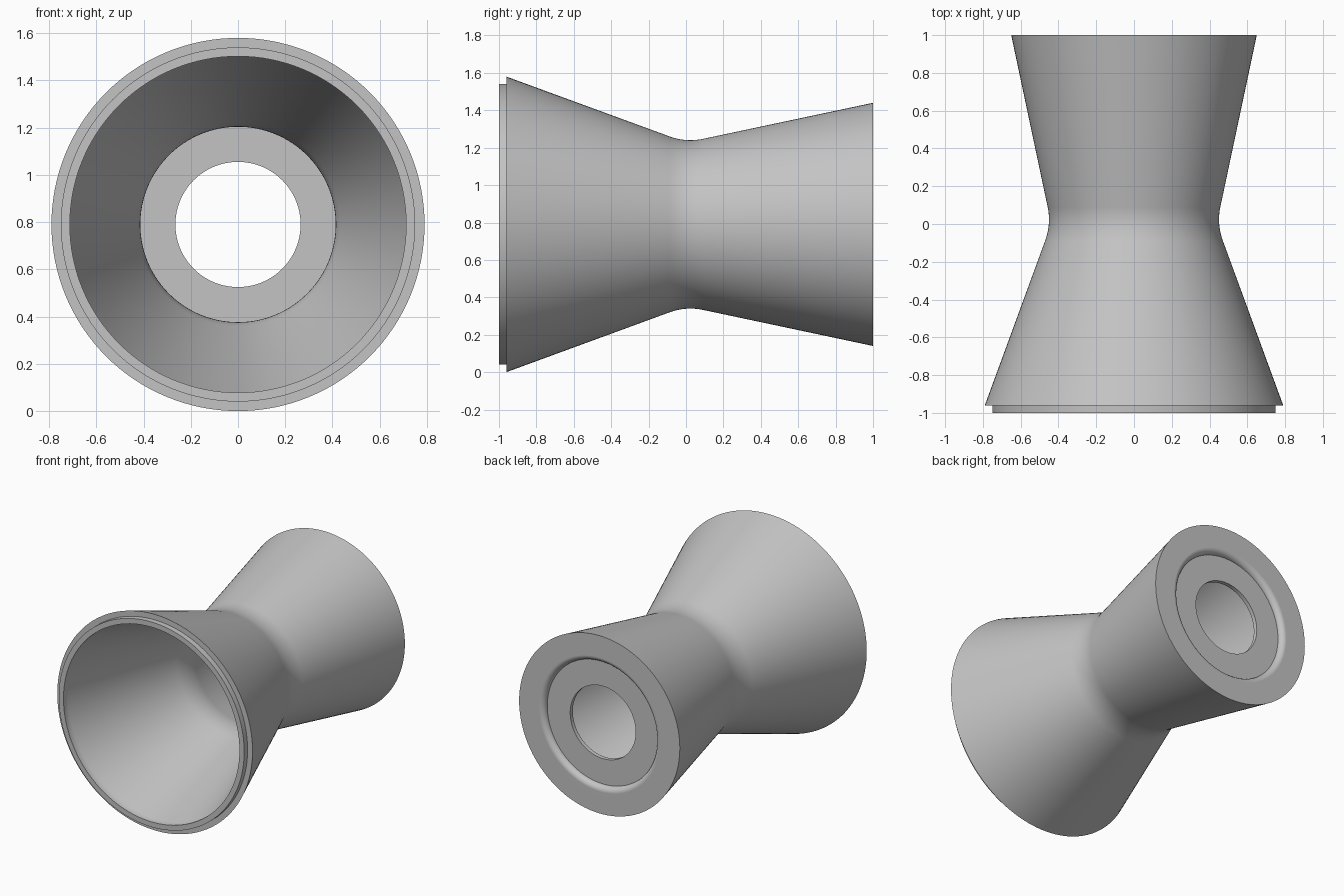
import bpy, bmesh, math
from mathutils import Vector, Matrix

cube = bpy.data.objects.get("Cube")
if cube:
    bpy.data.objects.remove(cube, do_unlink=True)

SEGMENTS = 128
CENTRE_Z = 0.79


def bend(a, corner, b, steps=10):
    """Rounded corner between two straight runs of the profile."""
    a, corner, b = Vector(a), Vector(corner), Vector(b)
    return [tuple(a.lerp(corner, t).lerp(corner.lerp(b, t), t))
            for t in (i / steps for i in range(steps + 1))]


def throat(front, corner, back, reach=0.09):
    """Two cones joined by a smooth waist; points are (radius, y)."""
    f, c, b = Vector(front), Vector(corner), Vector(back)
    start = c.lerp(f, reach / (c.y - f.y))
    end = c.lerp(b, reach / (b.y - c.y))
    return [front] + bend(start, corner, end) + [back]


def roundover(radius, y, size, steps=8):
    """Quarter-circle edge leading from a flat face into a recess."""
    pts = []
    for i in range(steps + 1):
        a = math.pi / 2 * i / steps
        pts.append((radius + size * (1 - math.sin(a)), y - size * (1 - math.cos(a))))
    return pts


# Closed wall section, outside first, then the recessed back, then the inside
profile = [(0.712, -1.0), (0.75, -1.0), (0.75, -0.96)]
profile += throat((0.79, -0.96), (0.438, 0.0), (0.65, 1.0))
profile += roundover(0.45, 1.0, 0.04)
profile += [(0.265, 0.96), (0.265, 0.93)]
profile += reversed(throat((0.712, -0.95), (0.402, 0.0), (0.60, 0.93)))

# Revolve the section about the y axis
bm = bmesh.new()
rings = []
for s in range(SEGMENTS):
    turn = Matrix.Rotation(2 * math.pi * s / SEGMENTS, 3, 'Y')
    rings.append([bm.verts.new(turn @ Vector((r, y, 0))) for r, y in profile])
for s in range(SEGMENTS):
    a, b = rings[s], rings[(s + 1) % SEGMENTS]
    for i in range(len(profile)):
        j = (i + 1) % len(profile)
        bm.faces.new((a[i], a[j], b[j], b[i]))
bmesh.ops.recalc_face_normals(bm, faces=bm.faces)

mesh = bpy.data.meshes.new("double_cone_spool")
bm.to_mesh(mesh)
bm.free()
spool = bpy.data.objects.new("double_cone_spool", mesh)
spool.location.z = CENTRE_Z
bpy.context.collection.objects.link(spool)

# Plain grey finish
grey = bpy.data.materials.new("plain_grey")
grey.use_nodes = True
colour = (0.55, 0.55, 0.55, 1.0)
grey.diffuse_color = colour
grey.node_tree.nodes["Principled BSDF"].inputs["Base Color"].default_value = colour
mesh.materials.append(grey)

# Smooth walls with crisp rims
bpy.ops.object.select_all(action='DESELECT')
spool.select_set(True)
bpy.context.view_layer.objects.active = spool
bpy.ops.object.shade_smooth_by_angle(angle=math.radians(30))
weighted = spool.modifiers.new("even_shading", 'WEIGHTED_NORMAL')
weighted.keep_sharp = True
